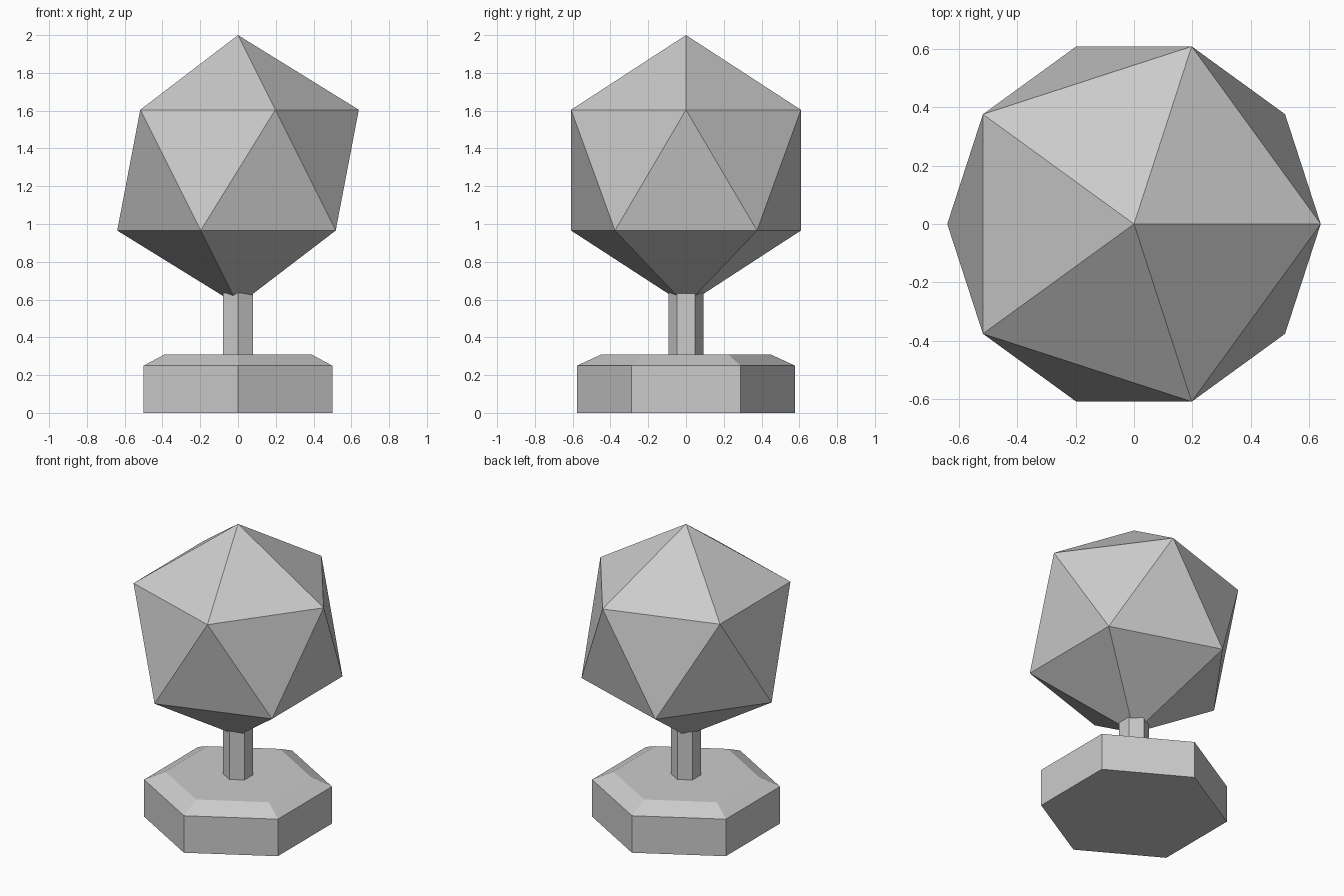
import bpy, bmesh
from math import sin, cos, pi, sqrt

if "Cube" in bpy.data.objects:
    bpy.data.objects.remove(bpy.data.objects["Cube"])


def finish(bm, name):
    bmesh.ops.recalc_face_normals(bm, faces=bm.faces[:])
    mesh = bpy.data.meshes.new(name)
    bm.to_mesh(mesh)
    bm.free()
    obj = bpy.data.objects.new(name, mesh)
    bpy.context.collection.objects.link(obj)
    return obj


def ring(bm, n, radius, z, start):
    return [bm.verts.new((radius * cos(start + 2 * pi * i / n),
                          radius * sin(start + 2 * pi * i / n), z)) for i in range(n)]


def bridge(bm, a, b):
    n = len(a)
    for i in range(n):
        bm.faces.new((a[i], a[(i + 1) % n], b[(i + 1) % n], b[i]))


def hex_solid(name, profile):
    """Capped six-sided solid through (radius, height) steps, corners on the y axis."""
    bm = bmesh.new()
    rings = [ring(bm, 6, r, z, pi / 2) for r, z in profile]
    for a, b in zip(rings, rings[1:]):
        bridge(bm, a, b)
    bm.faces.new(rings[0])
    bm.faces.new(rings[-1])
    return finish(bm, name)


# Hexagonal base with a chamfered top edge
hex_solid("base", [(0.577, 0), (0.577, 0.25), (0.447, 0.31)])

# Slim hexagonal stem, its upper end sunk into the head
hex_solid("stem", [(0.093, 0.31), (0.093, 0.635)])

# Twenty-sided head standing on one point
R, CZ = 0.715, 1.285
bm = bmesh.new()
top = bm.verts.new((0, 0, CZ + R))
bottom = bm.verts.new((0, 0, CZ - R))
upper = ring(bm, 5, 2 * R / sqrt(5), CZ + R / sqrt(5), 0)
lower = ring(bm, 5, 2 * R / sqrt(5), CZ - R / sqrt(5), pi / 5)
for i in range(5):
    j = (i + 1) % 5
    bm.faces.new((top, upper[i], upper[j]))
    bm.faces.new((upper[i], lower[i], upper[j]))
    bm.faces.new((upper[j], lower[i], lower[j]))
    bm.faces.new((bottom, lower[j], lower[i]))
finish(bm, "icosahedron_head")
